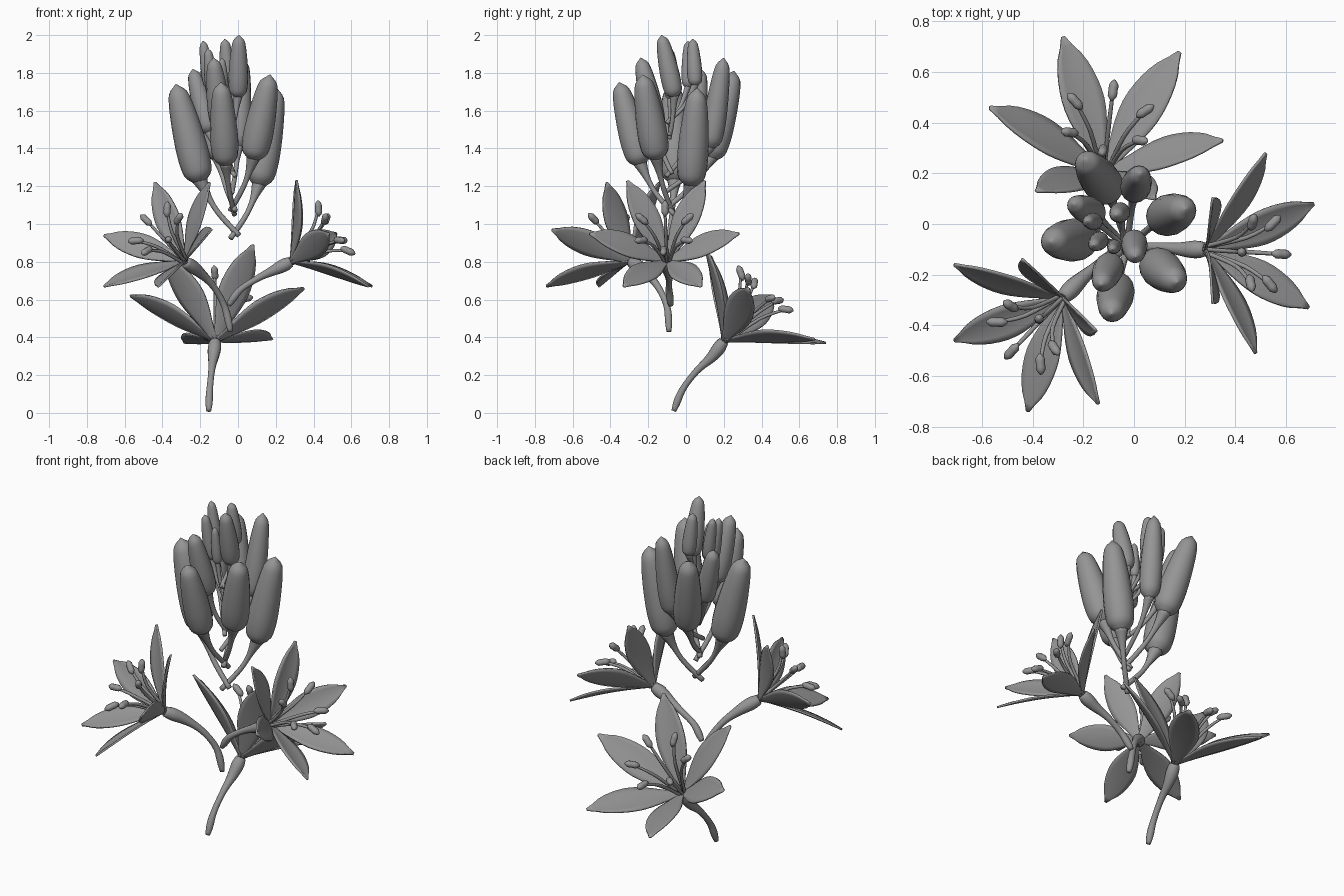
import bpy, bmesh, math
from mathutils import Vector as V

if "Cube" in bpy.data.objects:
    bpy.data.objects.remove(bpy.data.objects["Cube"], do_unlink=True)

grey = bpy.data.materials.new("plain grey")
grey.diffuse_color = (0.3, 0.3, 0.3, 1)
grey.use_nodes = True
grey.node_tree.nodes["Principled BSDF"].inputs["Base Color"].default_value = (0.3, 0.3, 0.3, 1)


def finish(name, bm):
    bmesh.ops.recalc_face_normals(bm, faces=bm.faces)
    mesh = bpy.data.meshes.new(name)
    bm.to_mesh(mesh)
    bm.free()
    mesh.materials.append(grey)
    for p in mesh.polygons:
        p.use_smooth = True
    ob = bpy.data.objects.new(name, mesh)
    bpy.context.collection.objects.link(ob)
    return ob


def spline(vals, t):
    """Smooth value at t (0 to 1) through evenly spaced values."""
    n = len(vals) - 1
    i = min(int(t * n), n - 1)
    f = t * n - i
    a, b, c, d = (vals[max(0, min(n, i + k))] for k in (-1, 0, 1, 2))
    return b + (c - a) * (f / 2) + (a * 2 - b * 5 + c * 4 - d) * (f * f / 2) \
        + (b * 3 - a - c * 3 + d) * (f ** 3 / 2)


def tube(name, path, radii, steps=16, sides=12):
    """Round loft along a smooth path with a varying radius."""
    bm = bmesh.new()
    path = [V(p) for p in path]
    pts = [spline(path, i / steps) for i in range(steps + 1)]
    rings, side, last = [], None, None
    for i, p in enumerate(pts):
        d = (pts[min(i + 1, steps)] - pts[max(i - 1, 0)]).normalized()
        side = d.orthogonal() if side is None else last.rotation_difference(d) @ side
        side = (side - d * side.dot(d)).normalized()
        up, last = d.cross(side), d
        r = max(spline(radii, i / steps), 0.001)
        rings.append([bm.verts.new(p + (side * math.cos(a) + up * math.sin(a)) * r)
                      for a in (math.tau * k / sides for k in range(sides))])
    for lo, hi in zip(rings, rings[1:]):
        for k in range(sides):
            j = (k + 1) % sides
            bm.faces.new((lo[k], lo[j], hi[j], hi[k]))
    bm.faces.new(rings[0])
    bm.faces.new(rings[-1])
    return finish(name, bm)


def petal(name, throat, tip, axis):
    """Pointed, nearly flat blade from the throat to its tip."""
    bm = bmesh.new()
    run = tip - throat
    side = axis.cross(run).normalized()
    inward = run.cross(side).normalized()
    if inward.dot(axis) < 0:
        inward = -inward
    outline = [0.2, 0.44, 0.79, 1.0, 0.94, 0.65, 0.08]
    rows, cols = 14, 6
    grid = []
    for i in range(rows + 1):
        t = i / rows
        w = run.length * 0.15 * spline(outline, t)
        mid = throat + run * t + inward * 0.012 * math.sin(math.pi * t)
        grid.append([])
        for j in range(cols + 1):
            s = j / cols * 2 - 1
            lift = 0.12 * w * s * s
            grid[-1].append(bm.verts.new(mid + side * w * s + inward * lift))
    for a, b in zip(grid, grid[1:]):
        for j in range(cols):
            bm.faces.new((a[j], a[j + 1], b[j + 1], b[j]))
    ob = finish(name, bm)
    mod = ob.modifiers.new("thickness", "SOLIDIFY")
    mod.thickness, mod.offset = 0.01, 0


def flower(label, stem, tips):
    stem, tips = [V(p) for p in stem], [V(p) for p in tips]
    throat = stem[-1]
    centre = sum(tips, V()) / len(tips)
    axis = (centre - throat).normalized()
    tube(label + "_stem", stem, [0.013, 0.02, 0.018, 0.017, 0.018, 0.022, 0.03, 0.036, 0.028], 20)
    for i, tip in enumerate(tips):
        petal(f"{label}_petal_{i + 1}", throat, tip, axis)
        # Stamens stand between neighbouring petals
        gap = (tip + tips[(i + 1) % len(tips)]) / 2
        out = ((gap - centre) * 0.4)
        end = centre + out + V((0, 0, 0.02))
        out.normalize()
        root = throat + out * 0.012
        bend = root.lerp(end, 0.55) + axis * 0.025 - out * 0.015
        tube(f"{label}_filament_{i + 1}", [root, bend, end], [0.009, 0.009, 0.007], 8, 8)
        lean = (out + axis * 0.6).normalized() * 0.042
        tube(f"{label}_anther_{i + 1}", [end - lean, end, end + lean],
             [0.004, 0.018, 0.018, 0.018, 0.004], 8, 8)


# Three open flowers: stem path, then petal tips in ring order
flower("back_flower",
       [(-.155, -.065, .01), (-.15, -.02, .12), (-.14, .055, .22), (-.13, .14, .3), (-.12, .2, .38)],
       [(-.28, .74, .37), (.18, .68, .39), (.35, .33, .66), (.08, .1, .89), (-.385, .13, .83), (-.57, .46, .62)])
flower("left_flower",
       [(-.05, -.08, .57), (.01, -.09, .65), (.1, -.09, .71), (.2, -.1, .76), (.28, -.1, .8)],
       [(.71, .08, .67), (.69, -.33, .67), (.48, -.51, .95), (.31, -.31, 1.23), (.31, .1, 1.23), (.52, .28, .95)])
flower("right_flower",
       [(-.04, -.09, .43), (-.07, -.1, .56), (-.13, -.15, .67), (-.21, -.22, .75), (-.28, -.29, .8)],
       [(-.71, -.46, .67), (-.42, -.74, .67), (-.14, -.71, .97), (-.15, -.42, 1.22), (-.44, -.14, 1.22),
        (-.71, -.16, .94)])

# Closed buds on curved stalks: bottom, tip, radius
buds = [
    ((-.2, -.06, 1.22), (-.33, -.07, 1.74), .085),
    ((.11, .025, 1.2), (.205, .06, 1.72), .082),
    ((.08, -.155, 1.34), (.17, -.23, 1.79), .079),
    ((-.065, -.24, 1.31), (-.09, -.355, 1.75), .074),
    ((-.1, .13, 1.34), (-.195, .255, 1.81), .078),
    ((0, .13, 1.4), (.025, .2, 1.88), .061),
    ((-.09, -.155, 1.5), (-.13, -.24, 1.88), .06),
    ((-.15, .04, 1.48), (-.24, .08, 1.82), .056),
    ((0, -.06, 1.67), (.005, -.13, 2.0), .052),
    ((-.15, .01, 1.72), (-.185, .01, 1.97), .034),
    ((-.13, -.06, 1.66), (-.16, -.085, 1.93), .036),
    ((-.05, .05, 1.73), (-.07, .035, 1.98), .04),
    ((-.075, -.085, 1.66), (-.085, -.1, 1.88), .028),
]
shape = [.35, .83, .97, 1, .97, .92, .84, .73, .54, .03]
for n, (low, tip, r) in enumerate(buds, 1):
    low, tip = V(low), V(tip)
    tube(f"bud_{n}", [low, low.lerp(tip, .5), tip], [r * s for s in shape], 24, 16)
    # Stalks overshoot the middle of the cluster a little
    hub = V((-.02 - .04 * (low.z - 1.2), -.085, low.z - .12 - 1.9 * r))
    root = hub - V((low.x - hub.x, low.y - hub.y, 0)) * .15
    bend = root.lerp(low, .6)
    bend.z -= .03
    thick = .009 + .11 * r
    tube(f"bud_stalk_{n}", [root, bend, low.lerp(tip, .04)],
         [thick * .8, thick * .8, thick * .9, r * .5], 12, 10)
